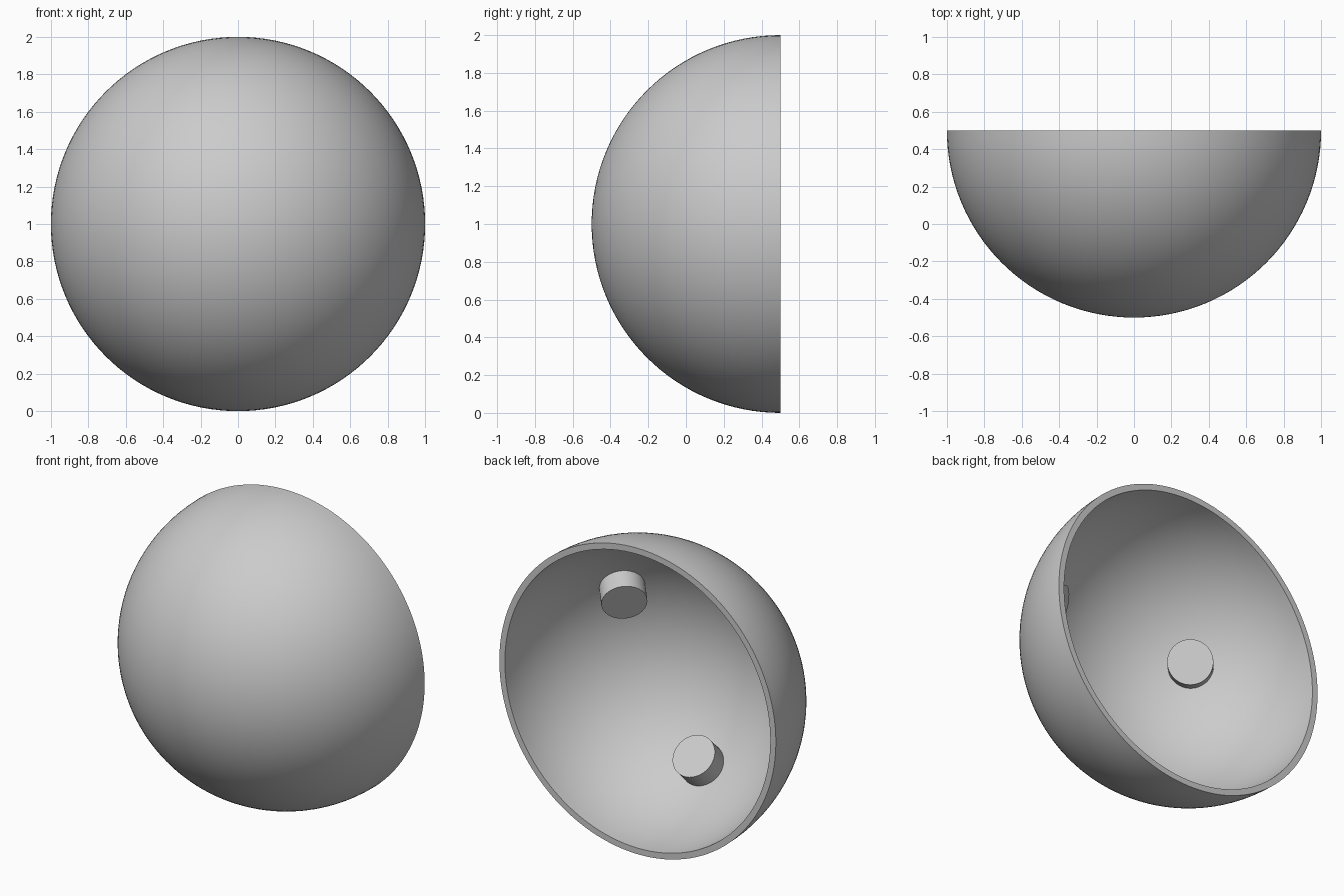
import bpy, bmesh, math
from mathutils import Vector, Matrix

cube = bpy.data.objects.get("Cube")
if cube:
    bpy.data.objects.remove(cube, do_unlink=True)

CENTRE = Vector((0, 0.5, 1))
OUTER, INNER = 1.0, 0.96
PEG_RADIUS, PEG_TIP, PEG_ROOT = 0.137, 0.82, 0.97

grey = bpy.data.materials.new("light_grey")
grey.use_nodes = True
grey.diffuse_color = (0.6, 0.6, 0.6, 1)
grey.node_tree.nodes["Principled BSDF"].inputs["Base Color"].default_value = grey.diffuse_color


def make_object(name, bm):
    bmesh.ops.recalc_face_normals(bm, faces=bm.faces)
    mesh = bpy.data.meshes.new(name)
    bm.to_mesh(mesh)
    bm.free()
    mesh.materials.append(grey)
    obj = bpy.data.objects.new(name, mesh)
    bpy.context.collection.objects.link(obj)
    bpy.ops.object.select_all(action='DESELECT')
    obj.select_set(True)
    bpy.context.view_layer.objects.active = obj
    bpy.ops.object.shade_smooth_by_angle(angle=math.radians(35))
    return obj


# Hollow half sphere: outer arc, flat rim and inner arc spun about the y axis
def arc(radius, steps=32):
    angles = [math.pi / 2 * i / steps for i in range(steps + 1)]
    return [Vector((radius * math.sin(a), -radius * math.cos(a), 0)) for a in angles]


bm = bmesh.new()
profile = [bm.verts.new(CENTRE + p) for p in arc(OUTER) + arc(INNER)[::-1]]
edges = [bm.edges.new(pair) for pair in zip(profile, profile[1:])]
bmesh.ops.spin(bm, geom=profile + edges, cent=CENTRE, axis=(0, 1, 0),
               angle=2 * math.pi, steps=128, use_merge=True)
bmesh.ops.remove_doubles(bm, verts=bm.verts, dist=0.0001)
bmesh.ops.dissolve_degenerate(bm, edges=bm.edges, dist=0.0001)
make_object("dome_shell", bm)

# Three round pegs on the inner wall, pointing at the centre of the sphere
for name, turn in (("lower_peg", -90), ("upper_left_peg", 30), ("upper_right_peg", 150)):
    a = math.radians(turn)
    direction = Vector((math.cos(a), -1, math.sin(a))).normalized()
    rotation = direction.to_track_quat('Z', 'Y').to_matrix().to_4x4()
    place = Matrix.Translation(CENTRE + direction * (PEG_TIP + PEG_ROOT) / 2) @ rotation
    bm = bmesh.new()
    bmesh.ops.create_cone(bm, cap_ends=True, segments=48, radius1=PEG_RADIUS,
                          radius2=PEG_RADIUS, depth=PEG_ROOT - PEG_TIP, matrix=place)
    make_object(name, bm)
